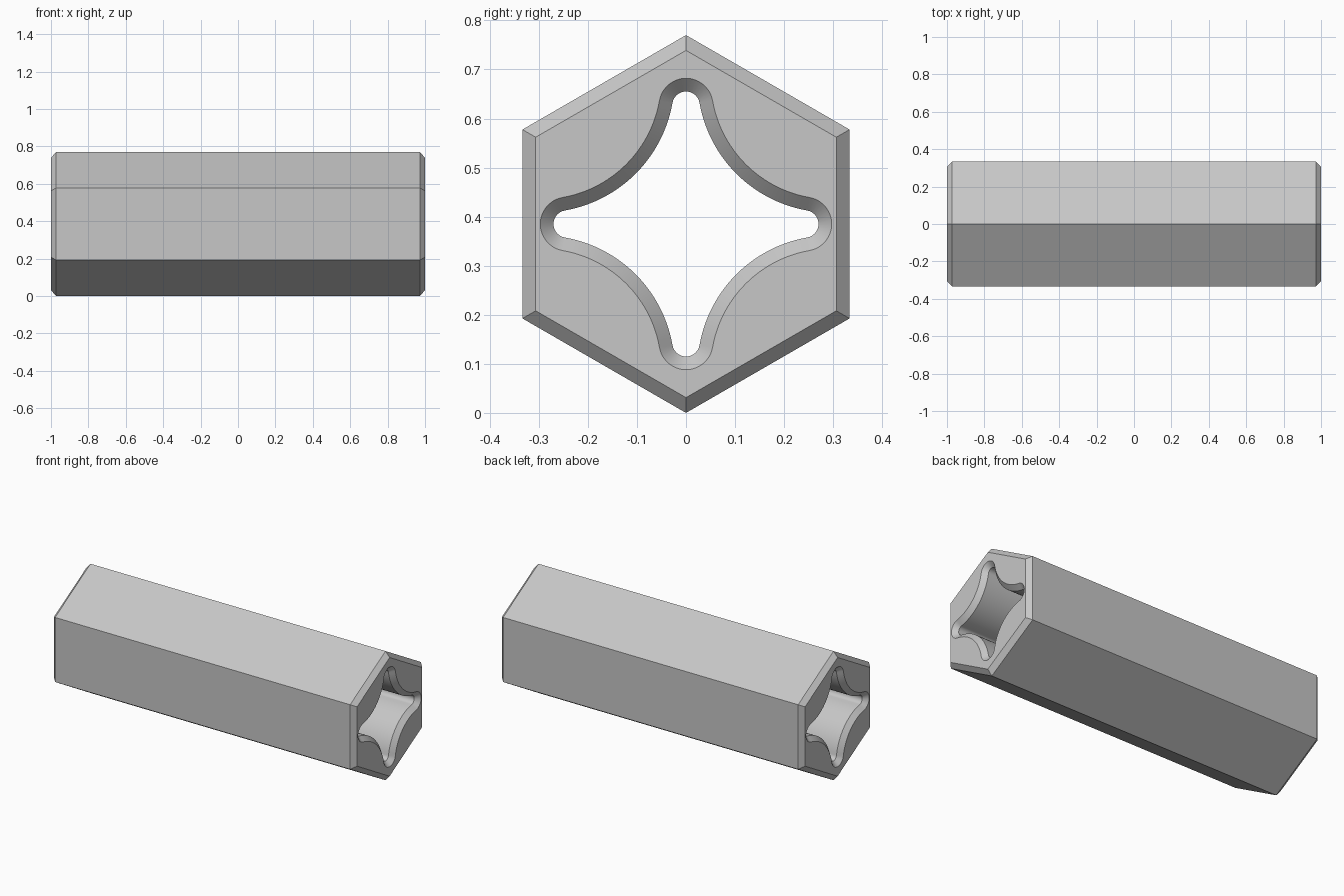
import bpy
import bmesh
import math
from mathutils import Vector

default = bpy.data.objects.get("Cube")
if default:
    bpy.data.objects.remove(default, do_unlink=True)

HALF_LENGTH = 1.0
CHAMFER = 0.027
HEX_RADIUS = 0.385
TIP_CENTRE = 0.242      # distance of each slot tip centre from the axis
TIP_RADIUS = 0.028
ARC_CENTRE = 0.2935     # concave flank centre is on the diagonal
ARC_RADIUS = math.hypot(ARC_CENTRE - TIP_CENTRE, ARC_CENTRE) - TIP_RADIUS
MEET = math.atan2(ARC_CENTRE - TIP_CENTRE, ARC_CENTRE)


def hexagon(radius):
    """Pointed-top hexagon in the cross-section plane."""
    return [Vector((radius * math.cos(a), radius * math.sin(a)))
            for a in (math.radians(30 + 60 * i) for i in range(6))]


def arc(centre, radius, start, end, steps):
    return [Vector((centre[0] + radius * math.cos(a), centre[1] + radius * math.sin(a)))
            for a in (start + (end - start) * i / steps for i in range(steps + 1))]


def star(offset):
    """Four rounded tips joined by concave flanks, grown outwards by offset."""
    half = math.pi / 2
    # Tip on the first axis, then the flank towards the next tip
    tip = arc((TIP_CENTRE, 0), TIP_RADIUS + offset, -half - MEET + 2 * MEET,
              half - MEET, 16)
    flank = arc((ARC_CENTRE, ARC_CENTRE), ARC_RADIUS - offset,
                -half - MEET, -math.pi + MEET, 24)
    # The two arcs touch along the line joining their centres
    meet = math.atan2(ARC_CENTRE, ARC_CENTRE - TIP_CENTRE)
    tip = arc((TIP_CENTRE, 0), TIP_RADIUS + offset, -meet, meet, 16)
    flank = arc((ARC_CENTRE, ARC_CENTRE), ARC_RADIUS - offset,
                meet - math.pi, -half - meet, 24)
    quarter = tip + flank[1:-1]
    points = []
    for i in range(4):
        c, s = math.cos(i * half), math.sin(i * half)
        points += [Vector((c * p.x - s * p.y, s * p.x + c * p.y)) for p in quarter]
    return points


def add_ring(bm, outline, x):
    return [bm.verts.new((x, p.x, p.y + HEX_RADIUS)) for p in outline]


def skin(bm, rings):
    for a, b in zip(rings, rings[1:]):
        for i in range(len(a)):
            j = (i + 1) % len(a)
            bm.faces.new((a[i], a[j], b[j], b[i]))


bm = bmesh.new()
inner_x = HALF_LENGTH - CHAMFER
stations = (-HALF_LENGTH, -inner_x, inner_x, HALF_LENGTH)

# Outer body with chamfered ends, and the bore with countersunk ends
outer = [add_ring(bm, hexagon(HEX_RADIUS - (CHAMFER / math.cos(math.pi / 6)
                                            if abs(x) == HALF_LENGTH else 0)), x)
         for x in stations]
bore = [add_ring(bm, star(CHAMFER if abs(x) == HALF_LENGTH else 0), x)
        for x in stations]
skin(bm, outer)
skin(bm, bore)

# Flat end faces around the bore
for end in (0, -1):
    edges = []
    for ring in (outer[end], bore[end]):
        edges += [bm.edges.get((ring[i - 1], ring[i])) for i in range(len(ring))]
    bmesh.ops.triangle_fill(bm, edges=edges, use_beauty=True, use_dissolve=False,
                            normal=(1 if end else -1, 0, 0))
bmesh.ops.recalc_face_normals(bm, faces=bm.faces)

mesh = bpy.data.meshes.new("hex_sleeve")
bm.to_mesh(mesh)
bm.free()
body = bpy.data.objects.new("hex_sleeve", mesh)
bpy.context.collection.objects.link(body)

# Plain grey material
grey = bpy.data.materials.new("plain_grey")
grey.use_nodes = True
colour = (0.57, 0.57, 0.57, 1)
grey.diffuse_color = colour
grey.node_tree.nodes["Principled BSDF"].inputs["Base Color"].default_value = colour
mesh.materials.append(grey)

# Smooth bore, crisp edges
bpy.ops.object.select_all(action="DESELECT")
body.select_set(True)
bpy.context.view_layer.objects.active = body
bpy.ops.object.shade_smooth_by_angle(angle=math.radians(30))
